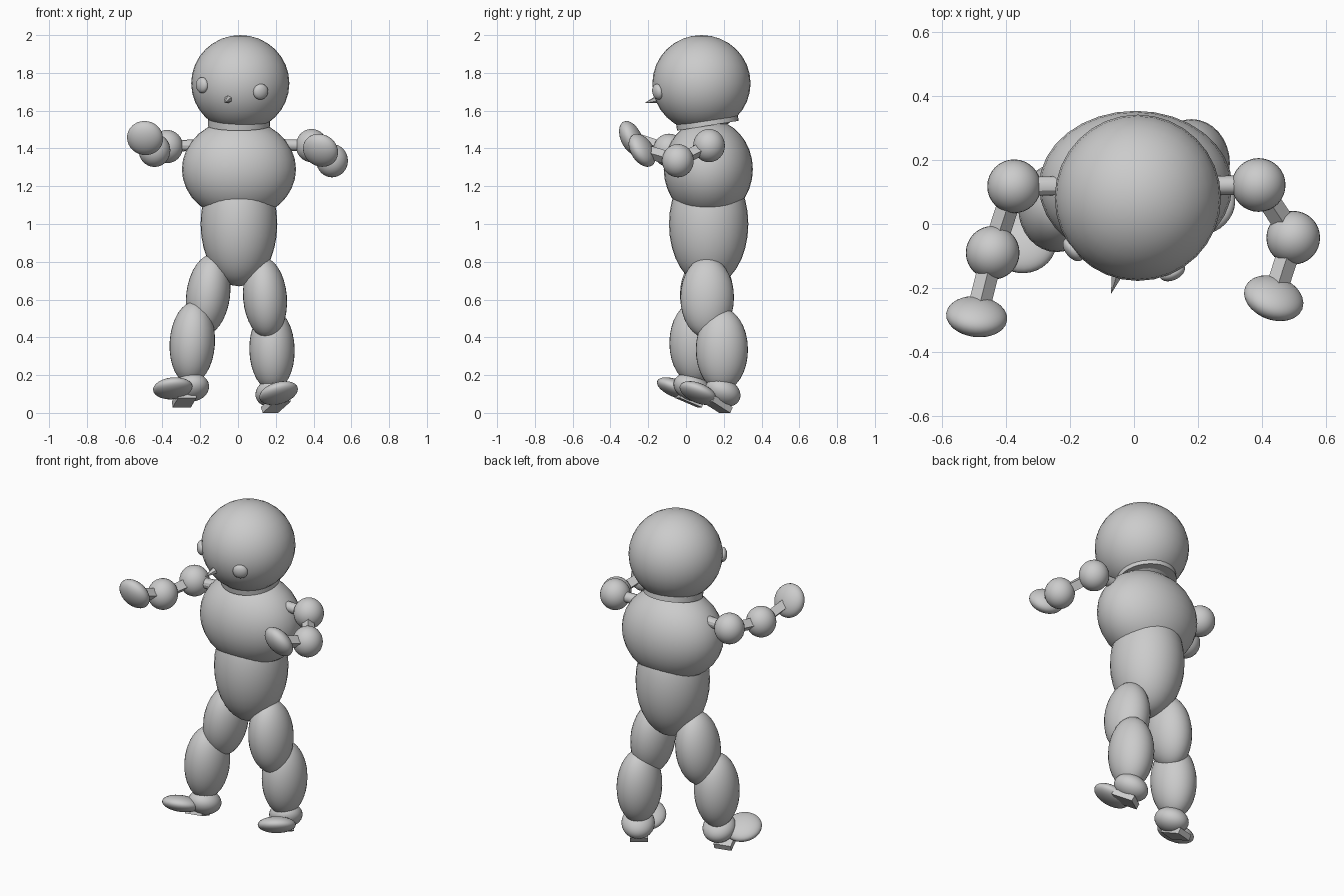
import bpy
from mathutils import Vector

cube = bpy.data.objects.get("Cube")
if cube:
    bpy.data.objects.remove(cube, do_unlink=True)

GREY = (0.6, 0.6, 0.6, 1.0)
mat = bpy.data.materials.new("plain grey")
mat.use_nodes = True
mat.diffuse_color = GREY
mat.node_tree.nodes["Principled BSDF"].inputs["Base Color"].default_value = GREY


def finish(name, axis, size=(1, 1, 1), smooth=True):
    """Name the active object, point its local z along axis and shade it."""
    ob = bpy.context.object
    ob.name = name
    ob.scale = size
    ob.rotation_euler = Vector(axis).to_track_quat('Z', 'Y').to_euler()
    ob.data.materials.append(mat)
    if smooth:
        bpy.ops.object.shade_smooth_by_angle()
    return ob


def ellipsoid(name, centre, radii, axis=(0, 0, 1)):
    bpy.ops.mesh.primitive_uv_sphere_add(segments=32, ring_count=16, location=centre)
    if Vector(axis).to_2d().length < 0.001:
        ob = finish(name, axis, radii)
        ob.rotation_euler = (0, 0, 0)
        return ob
    return finish(name, axis, radii)


def bone(name, centre, radii, lean):
    """Upright ellipsoid whose top leans by (x, y)."""
    ob = ellipsoid(name, centre, radii)
    ob.rotation_euler = (-lean[1], lean[0], 0)


def bar(name, a, b, width, sides=4):
    a, b = Vector(a), Vector(b)
    bpy.ops.mesh.primitive_cylinder_add(vertices=sides, radius=width, depth=(b - a).length,
                                        location=(a + b) / 2)
    finish(name, b - a, smooth=sides > 4)


# Trunk and head
ellipsoid("head", (0.012, 0.082, 1.745), (0.26, 0.26, 0.255))
bone("torso", (0.005, 0.118, 1.29), (0.302, 0.236, 0.265), (0, 0))
bone("pelvis", (0.005, 0.12, 1.0), (0.203, 0.21, 0.33), (0, 0))
bpy.ops.mesh.primitive_cylinder_add(vertices=32, radius=0.165, depth=0.05, location=(0.005, 0.112, 1.545))
finish("neck", (0, -0.16, 1))

# Face
HEAD = Vector((0.012, 0.082, 1.745))
for name, spot in (("right_eye", (-0.19, -0.08, 1.735)), ("left_eye", (0.12, -0.15, 1.70))):
    ellipsoid(name, spot, (0.042, 0.042, 0.025), Vector(spot) - HEAD)
bpy.ops.mesh.primitive_cone_add(vertices=6, radius1=0.024, radius2=0, depth=0.085,
                                location=(-0.06, -0.18, 1.652))
finish("nose", (-0.02, -0.065, -0.02), smooth=False)

# Arms: ball joints, linking bars and flattened hands
ARMS = {
    "right": ((-0.2, 0.12, 1.42), (-0.375, 0.118, 1.41), (-0.442, -0.09, 1.39),
              (-0.492, -0.29, 1.455), (0.1, 0.88, 0.4)),
    "left": ((0.2, 0.12, 1.42), (0.39, 0.122, 1.415), (0.498, -0.043, 1.335),
             (0.437, -0.232, 1.39), (0.3, 0.8, 0.5)),
}
for side, (root, shoulder, elbow, hand, facing) in ARMS.items():
    ellipsoid(side + "_shoulder", shoulder, (0.084, 0.084, 0.088))
    ellipsoid(side + "_elbow", elbow, (0.084, 0.084, 0.088))
    ellipsoid(side + "_hand", hand, (0.096, 0.096, 0.055), facing)
    bar(side + "_shoulder_link", root, shoulder, 0.03, 12)
    bar(side + "_upper_arm", shoulder, elbow, 0.035)
    bar(side + "_forearm", elbow, hand, 0.035)

# Legs: thigh, shin, heel, toe and sole plate
LEGS = {
    "right": ((-0.158, 0.11, 0.625), (0.13, 0), (-0.242, 0.05, 0.37), (0.06, 0),
              (-0.245, 0.03, 0.135), (-0.345, -0.055, 0.13), (-0.285, 0.02, 0.07), (-0.1, 0.4, 1)),
    "left": ((0.143, 0.112, 0.61), (-0.08, 0), (0.18, 0.19, 0.335), (-0.02, 0),
             (0.185, 0.195, 0.11), (0.215, 0.065, 0.105), (0.2, 0.165, 0.045), (-0.3, 0.42, 1)),
}
for side, (thigh, lean, shin, shin_lean, heel, toe, sole, up) in LEGS.items():
    bone(side + "_thigh", thigh, (0.116, 0.142, 0.215), lean)
    bone(side + "_shin", shin, (0.12, 0.138, 0.218), shin_lean)
    ellipsoid(side + "_heel", heel, (0.092, 0.1, 0.07), up)
    ellipsoid(side + "_toe", toe, (0.105, 0.105, 0.046), up)
    bpy.ops.mesh.primitive_cube_add(size=1, location=sole)
    finish(side + "_sole", up, (0.1, 0.13, 0.035), smooth=False)
